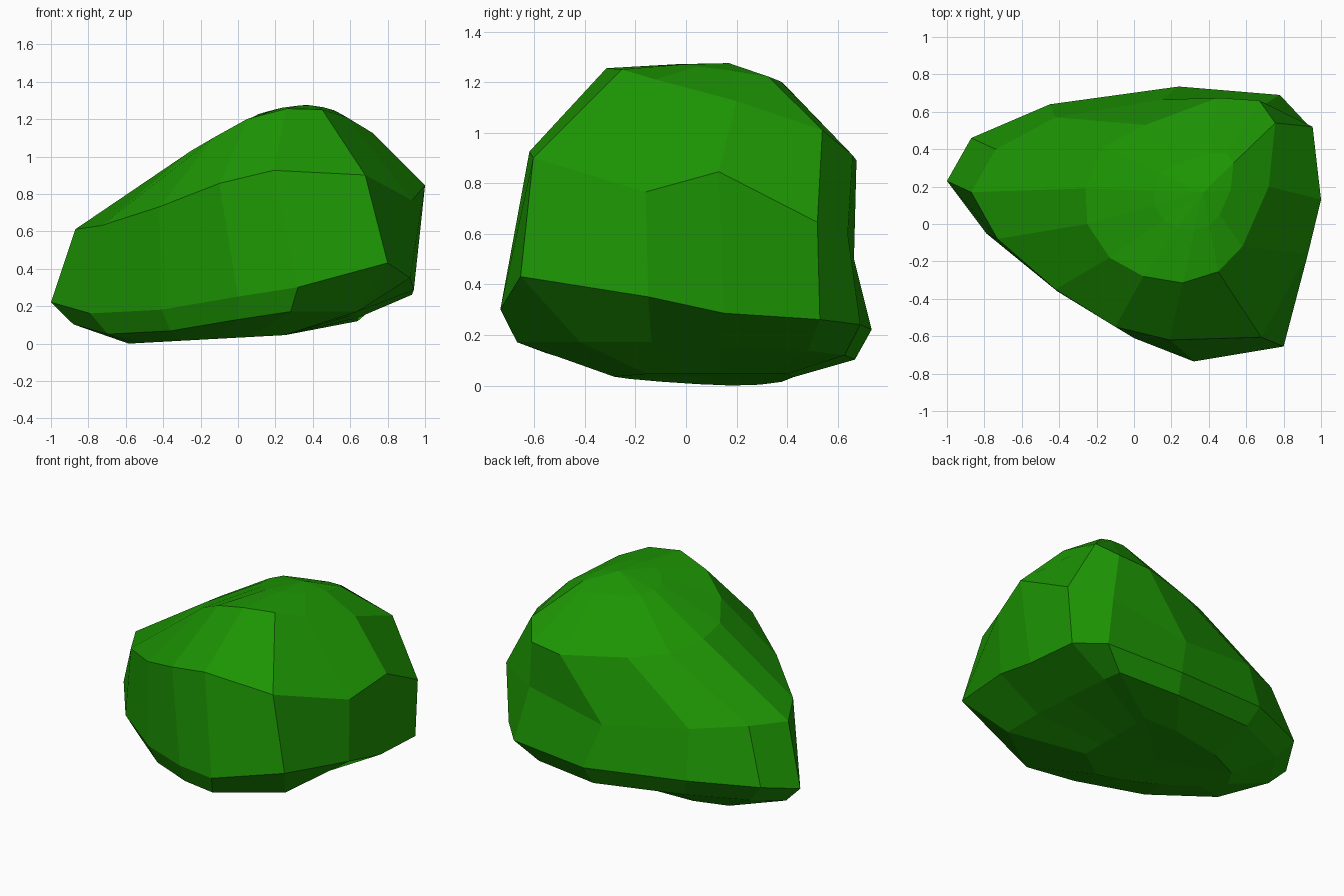
import bpy, bmesh
from mathutils import Vector

if "Cube" in bpy.data.objects:
    bpy.data.objects.remove(bpy.data.objects["Cube"])

# Matching outlines, counter-clockwise from the left tip
crown = [(-.26, .19, 1.0), (-.25, 0, 1.03), (-.13, -.18, 1.1), (.05, -.28, 1.2),
         (.26, -.315, 1.255), (.45, -.255, 1.25), (.58, -.12, 1.21), (.72, .2, 1.125),
         (.755, .54, 1.01), (.67, .66, .91), (.45, .675, .89), (.06, .53, .92), (-.17, .41, .96)]
shoulder = [(-.87, .17, .61), (-.73, -.08, .63), (-.42, -.35, .73), (-.10, -.55, .855),
            (.19, -.62, .925), (.68, -.605, .90), (.93, -.16, .765), (1, .13, .845),
            (.955, .52, .645), (.70, .64, .6), (.15, .665, .5), (-.42, .57, .59), (-.74, .4, .63)]
waist = [(-1, .23, .22), (-.79, -.05, .16), (-.41, -.36, .18), (0, -.61, .25),
         (.32, -.735, .30), (.80, -.655, .43), (.92, -.15, .35), (.94, .15, .285),
         (.93, .53, .26), (.78, .69, .24), (.24, .735, .22), (-.45, .64, .28), (-.87, .46, .28)]

# Rounded top and undercut base follow from the outlines
apex = Vector((.37, .17, 1.275))
cap = [apex + Vector(((x - apex.x) * .42, (y - apex.y) * .42, (z - apex.z) * .2)) for x, y, z in crown]
base = [(min(x * .88, .64), y * (.64 if z > .4 else .91), min(z * .87 - .09, .17)) for x, y, z in waist]
foot = [(x * .55 - .1, y * .53 + .07, .025 + .03 * x) for x, y, z in base]

# Boulder: loft through the outlines, closed with a fan at each end
bm = bmesh.new()
rings = [[bm.verts.new(p) for p in ring] for ring in (foot, base, waist, shoulder, crown, cap)]
n = len(crown)
for low, high in zip(rings, rings[1:]):
    for i in range(n):
        j = (i + 1) % n
        bm.faces.new((low[i], low[j], high[j], high[i]))
for ring, centre in ((rings[0], (-.1, .08, .035)), (rings[-1], apex)):
    tip = bm.verts.new(centre)
    for i in range(n):
        bm.faces.new((ring[i], ring[(i + 1) % n], tip))
bmesh.ops.recalc_face_normals(bm, faces=bm.faces)
low_z = min(v.co.z for v in bm.verts)
bmesh.ops.translate(bm, verts=bm.verts, vec=(0, 0, -low_z))

mesh = bpy.data.meshes.new("boulder")
bm.to_mesh(mesh)
bm.free()
boulder = bpy.data.objects.new("boulder", mesh)
bpy.context.collection.objects.link(boulder)

green = bpy.data.materials.new("moss_green")
green.diffuse_color = (.012, .3, .001, 1)
green.use_nodes = True
green.node_tree.nodes["Principled BSDF"].inputs["Base Color"].default_value = green.diffuse_color
mesh.materials.append(green)
